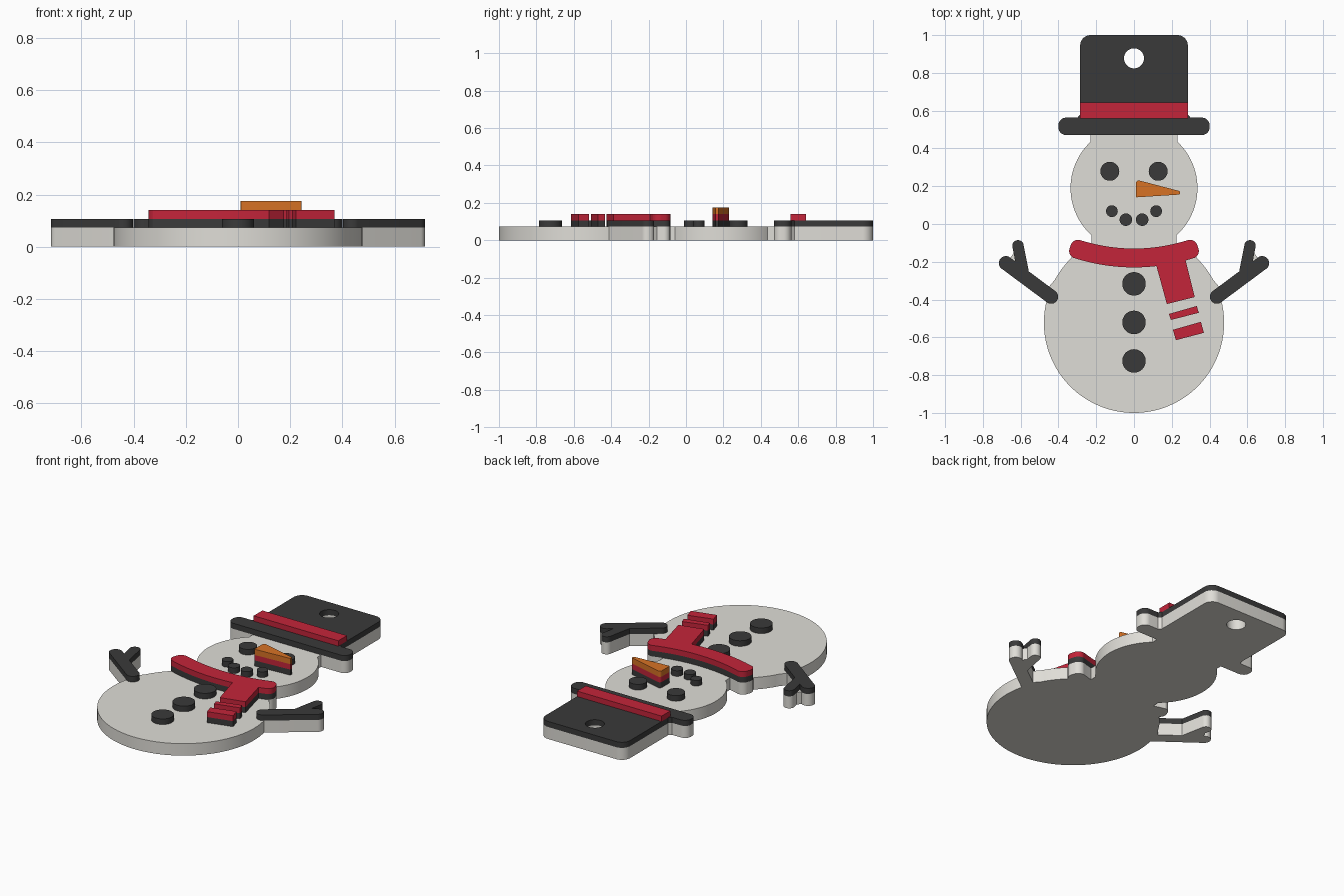
import bpy, bmesh
from math import cos, sin, tan, tau
from mathutils import Vector

if "Cube" in bpy.data.objects:
    bpy.data.objects.remove(bpy.data.objects["Cube"])


def material(name, rgb):
    m = bpy.data.materials.new(name)
    m.use_nodes = True
    m.diffuse_color = (*rgb, 1)
    m.node_tree.nodes["Principled BSDF"].inputs["Base Color"].default_value = (*rgb, 1)
    return m


SNOW = material("snow grey", (0.74, 0.725, 0.68))
BLACK = material("charcoal", (0.042, 0.042, 0.042))
RED = material("scarf red", (0.55, 0.018, 0.042))
ORANGE = material("carrot orange", (0.68, 0.168, 0.018))

# Heights where the stacked colour layers meet
Z0, Z1, Z2, Z3, Z4 = 0, 0.073, 0.107, 0.14, 0.175


# Outline helpers
def circle(x, y, r, n=64):
    return [(x + r * cos(tau * i / n), y + r * sin(tau * i / n)) for i in range(n)]


def box(half_width, low, high):
    return [(-half_width, low), (half_width, low), (half_width, high), (-half_width, high)]


def mirrored(outline):
    return [(-x, y) for x, y in reversed(outline)]


def rounded(points, radii, steps=8):
    out = []
    for i, (p, r) in enumerate(zip(points, radii)):
        p = Vector(p)
        if not r:
            out.append(tuple(p))
            continue
        u = (Vector(points[i - 1]) - p).normalized()
        v = (Vector(points[(i + 1) % len(points)]) - p).normalized()
        half = u.angle(v) / 2
        centre = p + (u + v).normalized() * r / sin(half)
        start, end = (p + d * r / tan(half) - centre for d in (u, v))
        for k in range(steps + 1):
            out.append(tuple(centre + start.lerp(end, k / steps).normalized() * r))
    return out


def stroke(path, half, r):
    """Band of constant width along a path, with rounded end corners."""
    pts = [Vector(p) for p in path]
    left, right = [], []
    for i, p in enumerate(pts):
        d = (pts[min(i + 1, len(pts) - 1)] - pts[max(i - 1, 0)]).normalized()
        side = Vector((-d.y, d.x)) * half
        left.append(p + side)
        right.append(p - side)
    radii = [r] + [0] * (len(pts) - 2) + [r]
    return rounded(left + right[::-1], radii * 2)


# Solid helpers
def prism(name, outline, low, high, mat):
    bm = bmesh.new()
    face = bm.faces.new([bm.verts.new((x, y, low)) for x, y in outline])
    top = bmesh.ops.extrude_face_region(bm, geom=[face])["geom"]
    bmesh.ops.translate(bm, vec=(0, 0, high - low),
                        verts=[g for g in top if isinstance(g, bmesh.types.BMVert)])
    bmesh.ops.recalc_face_normals(bm, faces=bm.faces)
    mesh = bpy.data.meshes.new(name)
    bm.to_mesh(mesh)
    bm.free()
    mesh.materials.append(mat)
    obj = bpy.data.objects.new(name, mesh)
    bpy.context.collection.objects.link(obj)
    return obj


def layer(name, outlines, low, high, mat, holes=()):
    """Fuse several outlines into one plate and cut its holes."""
    obj = prism(name, outlines[0], low, high, mat)
    bpy.ops.object.select_all(action='DESELECT')
    obj.select_set(True)
    bpy.context.view_layer.objects.active = obj
    jobs = [(o, 'UNION', 0) for o in outlines[1:]] + [(h, 'DIFFERENCE', 0.1) for h in holes]
    for outline, operation, extra in jobs:
        tool = prism("tool", outline, low - extra, high + extra, mat)
        mod = obj.modifiers.new("fuse", 'BOOLEAN')
        mod.operation, mod.solver, mod.object = operation, 'EXACT', tool
        bpy.ops.object.modifier_apply(modifier=mod.name)
        bpy.data.objects.remove(tool)
    bpy.ops.object.shade_smooth_by_angle(angle=0.6)
    return obj


# Outlines
body = circle(0, -0.523, 0.477, 128)
head = circle(0, 0.19, 0.336, 96)
neck = box(0.225, -0.16, 0)
collar = box(0.33, -0.23, -0.15)
brow = box(0.23, 0.38, 0.5)
crown = rounded([(-0.31, 0.55), (-0.285, 0.58), (-0.285, 1), (0.285, 1), (0.285, 0.58), (0.31, 0.55)],
                [0, 0, 0.055, 0.055, 0, 0])
brim = stroke([(-0.4, 0.517), (0.4, 0.517)], 0.046, 0.04)
hole = circle(0, 0.877, 0.053)
xs = [0.338 * i / 12 for i in range(-12, 13)]
scarf = stroke([(x, -0.18 + 0.52 * x * x) for x in xs], 0.05, 0.04)
tail = [(0.11, -0.19), (0.27, -0.18), (0.322, -0.387), (0.174, -0.424)]
stripes = [[(0.185, -0.476), (0.332, -0.434), (0.343, -0.47), (0.195, -0.508)],
           [(0.206, -0.56), (0.354, -0.518), (0.37, -0.576), (0.222, -0.615)]]
nose = rounded([(0.01, 0.235), (0.243, 0.174), (0.243, 0.156), (0.01, 0.141)],
               [0.015, 0.005, 0.005, 0.004])

# Right arm, its twig, and the webs that strengthen their joints
arm = stroke([(-0.409, -0.407), (-0.708, -0.185)], 0.037, 0.036)
twig = stroke([(-0.58, -0.29), (-0.62, -0.086)], 0.03, 0.029)
webs = [[(-0.655, -0.18), (-0.628, -0.14), (-0.6, -0.23)],
        [(-0.41, -0.285), (-0.45, -0.332), (-0.39, -0.37)]]
limb = [arm, twig]

# Base plate
backing = [body, head, neck, collar, brow, brim, crown, scarf]
for part in limb + webs:
    backing += [part, mirrored(part)]
layer("base_plate", backing, Z0, Z1, SNOW, [hole])

# Hat
layer("hat", [crown, brim], Z1, Z2, BLACK, [hole])
layer("hat_band", [box(0.285, 0.558, 0.642)], Z2, Z3, RED)

# Arms
layer("right_arm", limb, Z1, Z2, BLACK)
layer("left_arm", [mirrored(o) for o in limb], Z1, Z2, BLACK)

# Scarf with its tail and fringe stripes, black below and red above
for suffix, low, high, mat in (("backing", Z1, Z2, BLACK), ("top", Z2, Z3, RED)):
    layer("scarf_" + suffix, [scarf, tail], low, high, mat)
    for i, stripe in enumerate(stripes):
        layer(f"scarf_stripe_{i + 1}_{suffix}", [stripe], low, high, mat)

# Nose in three colour layers
for suffix, low, high, mat in (("backing", Z1, Z2, BLACK), ("middle", Z2, Z3, RED),
                               ("top", Z3, Z4, ORANGE)):
    layer("nose_" + suffix, [nose], low, high, mat)

# Eyes and mouth
for side, s in (("left", 1), ("right", -1)):
    layer(side + "_eye", [circle(s * 0.128, 0.279, 0.05)], Z1, Z2, BLACK)
    layer(side + "_outer_mouth_dot", [circle(s * 0.117, 0.068, 0.031)], Z1, Z2, BLACK)
    layer(side + "_inner_mouth_dot", [circle(s * 0.043, 0.023, 0.033)], Z1, Z2, BLACK)

# Buttons
for i in range(3):
    layer(f"button_{i + 1}", [circle(0, -0.317 - 0.204 * i, 0.062)], Z1, Z2, BLACK)
